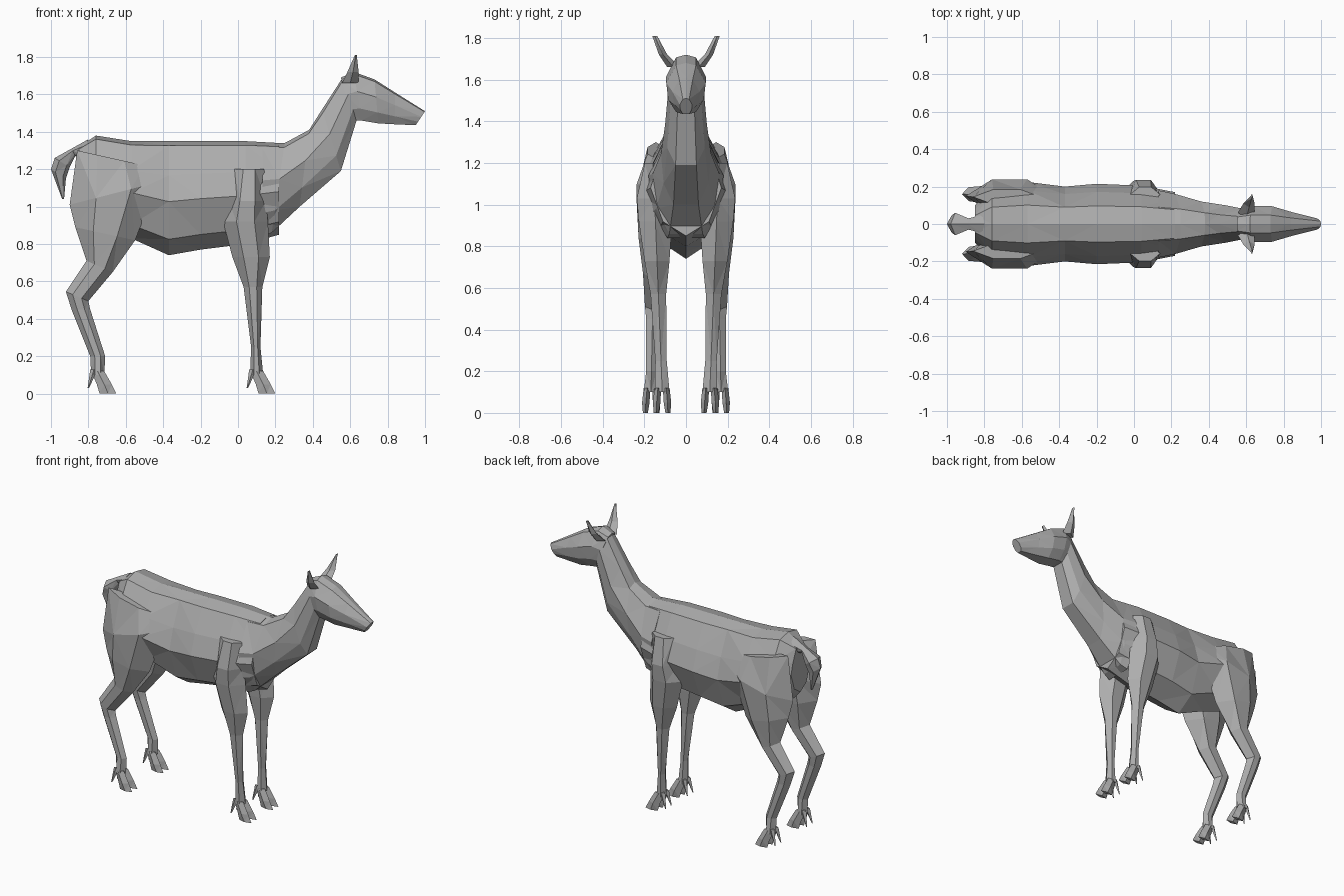
import bpy, bmesh
from mathutils import Vector

cube = bpy.data.objects.get("Cube")
if cube:
    bpy.data.objects.remove(cube)

grey = (0.42, 0.42, 0.42, 1)
coat = bpy.data.materials.new("grey coat")
coat.use_nodes = True
coat.diffuse_color = grey
coat.node_tree.nodes["Principled BSDF"].inputs["Base Color"].default_value = grey


def loft(name, rings, mirror=False):
    """Skin a list of equal point rings and close both ends."""
    bm = bmesh.new()
    loops = [[bm.verts.new(point) for point in ring] for ring in rings]
    count = len(loops[0])
    for near, far in zip(loops, loops[1:]):
        for i in range(count):
            j = (i + 1) % count
            bm.faces.new((near[i], near[j], far[j], far[i]))
    bm.faces.new(loops[0])
    bm.faces.new(loops[-1])
    bmesh.ops.triangulate(bm, faces=[f for f in bm.faces if len(f.verts) == 4])
    bmesh.ops.recalc_face_normals(bm, faces=bm.faces)
    mesh = bpy.data.meshes.new(name)
    bm.to_mesh(mesh)
    bm.free()
    mesh.materials.append(coat)
    part = bpy.data.objects.new(name, mesh)
    bpy.context.collection.objects.link(part)
    if mirror:
        modifier = part.modifiers.new("Mirror", 'MIRROR')
        modifier.use_axis = (False, True, False)
        modifier.use_mirror_merge = False


def section(profile, x, top, bottom, width, lean=0):
    """Symmetric ring; the profile pairs a share of the width with a share of the drop."""
    high, low = Vector((x, 0, top)), Vector((x + lean, 0, bottom))
    half = [high.lerp(low, drop) + Vector((0, width * side, 0)) for side, drop in profile]
    other = [Vector((p.x, -p.y, p.z)) for p in reversed(half) if p.y > 0]
    return half + other


def spine(name, profile, stations):
    """Part on the centre line, lofted through its stations."""
    loft(name, [section(profile, *station) for station in stations])


def leg(name, y, splay, joints):
    """Pair of six-sided legs; joints give x, z, depth, width and forward rise."""
    rings = []
    for x, z, depth, width, rise in joints:
        middle = Vector((x, y + splay * z, z))
        forward = Vector((depth, 0, rise)) / 2
        outward = Vector((0, width, 0)) / 2
        rings.append([middle - forward,
                      middle - forward * 0.4 + outward,
                      middle + forward * 0.4 + outward,
                      middle + forward,
                      middle + forward * 0.4 - outward,
                      middle - forward * 0.4 - outward])
    loft(name, rings, mirror=True)


def spike(name, *stations):
    """Pair of four-sided tapers; stations give a centre and two radii."""
    rings = []
    for centre, long, wide in stations:
        middle = Vector(centre)
        along, across = Vector((long, 0, 0)), Vector((0, wide, 0))
        rings.append([middle - along, middle - across, middle + along, middle + across])
    loft(name, rings, mirror=True)


# Trunk, with flanks that turn in under the widest line
barrel = [(0, 0), (0.45, 0.04), (0.8, 0.3), (1, 0.53), (0.65, 0.86), (0, 1)]
spine("trunk", barrel, [
    (-0.85, 1.32, 1, 0.1),
    (-0.76, 1.38, 0.9, 0.2),
    (-0.57, 1.35, 0.83, 0.225),
    (-0.37, 1.35, 0.74, 0.2),
    (-0.2, 1.35, 0.77, 0.215),
    (0.04, 1.35, 0.8, 0.205),
    (0.22, 1.34, 0.85, 0.17)])

# Neck, its rings tilting forward towards the head
column = [(0, 0), (0.5, 0.05), (1, 0.4), (0.9, 0.75), (0.5, 1), (0, 1)]
spine("neck", column, [
    (0.13, 1.34, 0.84, 0.18),
    (0.25, 1.34, 0.86, 0.16, -0.07),
    (0.38, 1.41, 1, 0.12, -0.05),
    (0.45, 1.52, 1.19, 0.1, 0.1),
    (0.56, 1.69, 1.48, 0.08, 0.08)])

# Head
spine("head", column, [
    (0.55, 1.69, 1.46, 0.075, 0.06),
    (0.62, 1.72, 1.46, 0.095, 0.04),
    (0.73, 1.68, 1.445, 0.095, 0.02),
    (0.84, 1.61, 1.44, 0.065),
    (1, 1.51, 1.435, 0.03, -0.05)])

# Tail, arching back and then hanging
blade = [(0, 0), (1, 0.3), (0.7, 0.8), (0, 1)]
spine("tail", blade, [
    (-0.8, 1.36, 1.26, 0.05, -0.04),
    (-0.89, 1.31, 1.27, 0.03, 0.02),
    (-0.98, 1.26, 1.21, 0.06, 0.08),
    (-1, 1.2, 1.15, 0.045, 0.08),
    (-0.94, 1.04, 1.04, 0.01, 0.01)])

# Ears
spike("ears",
      ((0.6, 0.06, 1.66), 0.045, 0.03),
      ((0.615, 0.11, 1.72), 0.03, 0.02),
      ((0.63, 0.15, 1.81), 0.005, 0.012))

# Front legs from shoulder to fetlock
leg("front_legs", 0.11, 0.04, [
    (0.06, 1.2, 0.16, 0.08, 0),
    (0.05, 1.03, 0.2, 0.17, 0),
    (0.04, 0.92, 0.24, 0.16, 0),
    (0.07, 0.73, 0.2, 0.12, 0),
    (0.08, 0.57, 0.1, 0.075, 0),
    (0.095, 0.25, 0.05, 0.055, 0),
    (0.1, 0.1, 0.07, 0.07, 0)])

# Hind legs from hip through hock to fetlock
leg("hind_legs", 0.17, -0.02, [
    (-0.68, 1.26, 0.36, 0.08, -0.08),
    (-0.665, 1.07, 0.47, 0.18, 0.12),
    (-0.71, 0.855, 0.32, 0.15, -0.07),
    (-0.74, 0.68, 0.14, 0.1, -0.06),
    (-0.86, 0.52, 0.12, 0.075, -0.05),
    (-0.84, 0.45, 0.1, 0.06, 0),
    (-0.75, 0.2, 0.08, 0.05, 0),
    (-0.75, 0.1, 0.07, 0.07, 0)])

# Cloven hooves with a dewclaw behind each toe
for name, x, y in (("front", 0.07, 0.115), ("hind", -0.78, 0.167)):
    for side, sign in (("inner", -1), ("outer", 1)):
        toe = y + sign * 0.02
        spike(f"{name}_{side}_toes",
              ((x + 0.03, toe, 0.12), 0.035, 0.016),
              ((x + 0.065, toe + sign * 0.006, 0.05), 0.04, 0.018),
              ((x + 0.085, toe + sign * 0.008, 0), 0.045, 0.012))
        spike(f"{name}_{side}_dewclaws",
              ((x + 0.01, toe, 0.13), 0.02, 0.012),
              ((x - 0.02, toe + sign * 0.01, 0.03), 0.004, 0.004))
